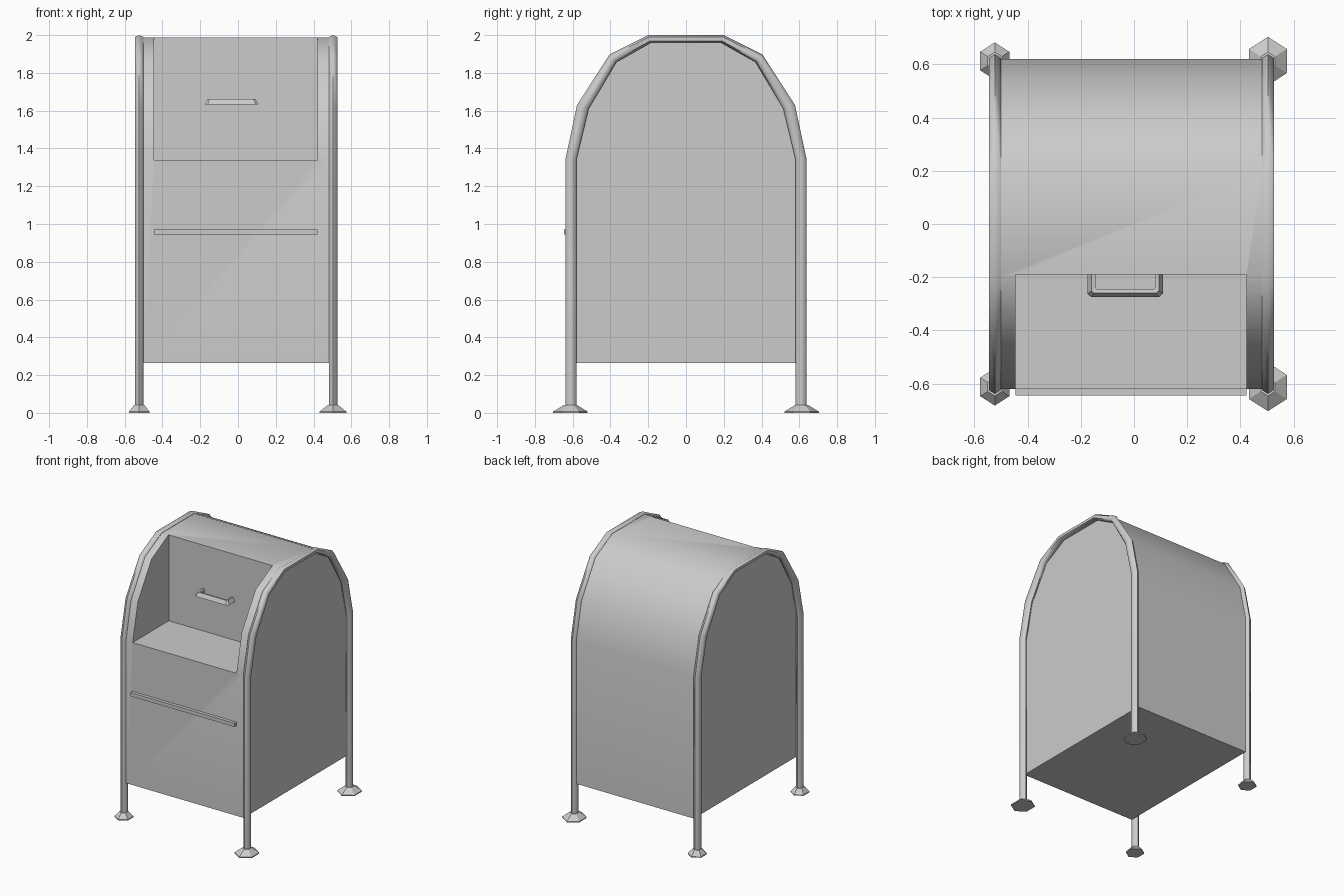
import bpy
import bmesh
from math import sin, cos, pi, radians
from mathutils import Vector

cube = bpy.data.objects.get("Cube")
if cube:
    bpy.data.objects.remove(cube, do_unlink=True)

grey = bpy.data.materials.new("painted_grey")
grey.use_nodes = True
grey.diffuse_color = (0.6, 0.6, 0.6, 1)
grey.node_tree.nodes["Principled BSDF"].inputs["Base Color"].default_value = (0.6, 0.6, 0.6, 1)


def loft(name, rings, smooth=None):
    """Skin a list of equal rings and cap both ends."""
    bm = bmesh.new()
    loops = [[bm.verts.new(p) for p in ring] for ring in rings]
    n = len(loops[0])
    for a, b in zip(loops, loops[1:]):
        for i in range(n):
            j = (i + 1) % n
            bm.faces.new((a[i], a[j], b[j], b[i]))
    bm.faces.new(loops[0])
    bm.faces.new(loops[-1])
    bmesh.ops.recalc_face_normals(bm, faces=bm.faces)
    mesh = bpy.data.meshes.new(name)
    bm.to_mesh(mesh)
    bm.free()
    mesh.materials.append(grey)
    obj = bpy.data.objects.new(name, mesh)
    bpy.context.collection.objects.link(obj)
    if smooth:
        shade(obj, smooth)
    return obj


def activate(obj):
    bpy.ops.object.select_all(action='DESELECT')
    obj.select_set(True)
    bpy.context.view_layer.objects.active = obj


def shade(obj, angle):
    activate(obj)
    bpy.ops.object.shade_smooth_by_angle(angle=radians(angle))


def box(name, x0, x1, y0, y1, z0, z1):
    return loft(name, [[(x0, y0, z), (x1, y0, z), (x1, y1, z), (x0, y1, z)] for z in (z0, z1)])


def arch(points):
    """Mirror a half outline of (y, z) points into a full arch."""
    half = [Vector(p) for p in points]
    return half + [Vector((-p.x, p.y)) for p in reversed(half)]


# Outer and inner edges of the arched frame
outer = arch([(0.638, 0.03), (0.638, 1.345), (0.577, 1.63), (0.405, 1.897), (0.2, 2.0)])
inner = arch([(0.580, 0.03), (0.580, 1.34), (0.515, 1.61), (0.368, 1.857), (0.185, 1.96)])

# Body: arched outline with a flat floor, opened at the upper front
outline = [i.lerp(o, 0.7) for o, i in zip(outer, inner)]
outline[0].y = outline[-1].y = 0.265
body = loft("body", [[(x, p.x, p.y) for p in outline] for x in (-0.5, 0.482)])
cutter = box("hatch_cutter", -0.445, 0.422, -1, -0.19, 1.34, 2.3)
cut = body.modifiers.new("hatch", 'BOOLEAN')
cut.operation = 'DIFFERENCE'
cut.solver = 'EXACT'
cut.object = cutter
activate(body)
bpy.ops.object.modifier_apply(modifier=cut.name)
bpy.data.objects.remove(cutter, do_unlink=True)
shade(body, 35)

# Six-sided frames and their flared feet
hexagon = [i * pi / 3 for i in range(6)]
for side, x, foot in (("right", -0.523, 0.07), ("left", 0.503, 0.091)):
    rings = []
    for o, i in zip(outer, inner):
        c, d = (o + i) / 2, (o - i) / 2
        rings.append([(x + 0.026 * sin(a), c.x + d.x * cos(a), c.y + d.y * cos(a)) for a in hexagon])
    loft(side + "_frame", rings, 62)
    for end, y in (("front", -0.612), ("back", 0.612)):
        levels = ((foot, 0), (foot, 0.007), (0.034, 0.042))
        loft(f"{end}_{side}_foot",
             [[(x + r * 0.9 * sin(a), y + r * cos(a), z) for a in hexagon] for r, z in levels])

# Front trim strip
box("front_strip", -0.445, 0.422, -0.645, -0.61, 0.945, 0.972)

# Bracket handle on the recessed panel
edges = (((-0.175, -0.185), (-0.145, -0.185)), ((-0.175, -0.262), (-0.145, -0.24)),
         ((-0.16, -0.275), (-0.14, -0.245)), ((0.093, -0.275), (0.073, -0.245)),
         ((0.108, -0.262), (0.078, -0.24)), ((0.108, -0.185), (0.078, -0.185)))
rings = []
for o, i in edges:
    o, i = Vector(o), Vector(i)
    m = o.lerp(i, 0.5)
    rings.append([(*o, 1.632), (*i, 1.632), (*i, 1.66), (*m, 1.662)])
loft("hatch_handle", rings)
